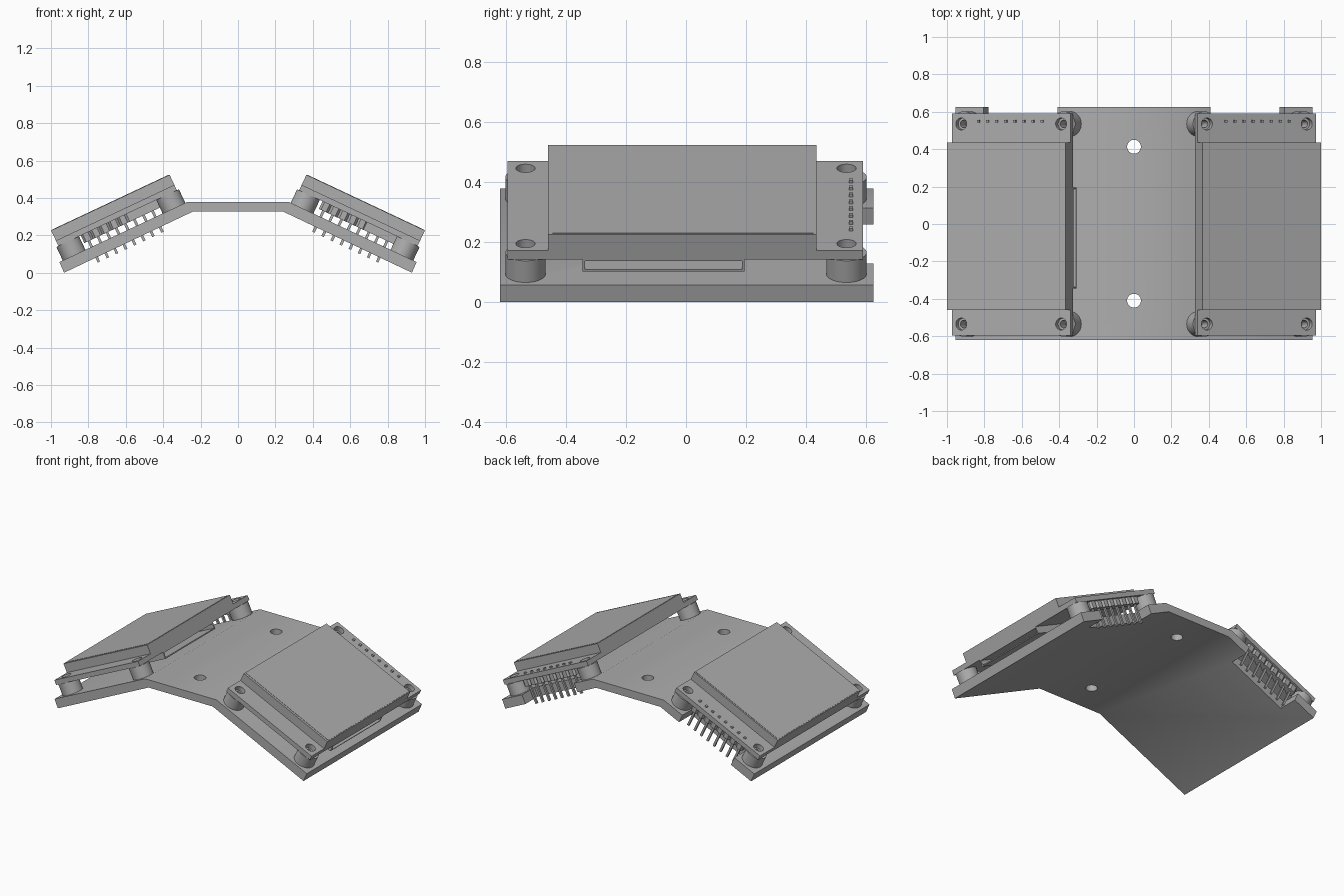
import bpy
import bmesh
from math import radians
from mathutils import Matrix, Vector

if "Cube" in bpy.data.objects:
    bpy.data.objects.remove(bpy.data.objects["Cube"])

GREY = (0.42, 0.42, 0.42, 1)
mat = bpy.data.materials.new("grey plastic")
mat.use_nodes = True
mat.diffuse_color = GREY
mat.node_tree.nodes["Principled BSDF"].inputs["Base Color"].default_value = GREY

TILT = radians(25.2)
BEND_X, TOP_Z = 0.27, 0.379
SCREW_U, SCREW_Y = (0.08, 0.67), (-0.535, 0.535)


def finish(name, bm, matrix):
    bmesh.ops.recalc_face_normals(bm, faces=bm.faces)
    mesh = bpy.data.meshes.new(name)
    bm.to_mesh(mesh)
    bm.free()
    mesh.materials.append(mat)
    obj = bpy.data.objects.new(name, mesh)
    obj.matrix_world = matrix
    bpy.context.collection.objects.link(obj)
    return obj


def box(name, lo, hi, matrix=Matrix(), bevel=0):
    lo, hi = Vector(lo), Vector(hi)
    bm = bmesh.new()
    bmesh.ops.create_cube(bm, size=1)
    size = hi - lo
    bmesh.ops.scale(bm, vec=[abs(c) for c in size], verts=bm.verts)
    bmesh.ops.translate(bm, vec=(lo + hi) / 2, verts=bm.verts)
    if bevel:
        edges = [e for e in bm.edges if abs((e.verts[0].co - e.verts[1].co).z) > 1e-4]
        bmesh.ops.bevel(bm, geom=edges, offset=bevel, segments=1, affect='EDGES')
    return finish(name, bm, matrix)


def cylinder(name, x, y, z0, z1, r, matrix=Matrix()):
    bm = bmesh.new()
    bmesh.ops.create_cone(bm, cap_ends=True, segments=40, radius1=r, radius2=r, depth=z1 - z0)
    bmesh.ops.translate(bm, vec=(x, y, (z0 + z1) / 2), verts=bm.verts)
    return finish(name, bm, matrix)


def cut(obj, cutters):
    bpy.context.view_layer.objects.active = obj
    for c in cutters:
        c.hide_render = True
        mod = obj.modifiers.new("cut", 'BOOLEAN')
        mod.operation, mod.solver, mod.object = 'DIFFERENCE', 'EXACT', c
        bpy.ops.object.modifier_apply(modifier=mod.name)
        bpy.data.objects.remove(c)


def smooth(obj):
    bpy.ops.object.select_all(action='DESELECT')
    obj.select_set(True)
    bpy.context.view_layer.objects.active = obj
    bpy.ops.object.shade_smooth_by_angle(angle=radians(30))


# Bent bracket, extruded from its front profile
half = [(0.27, 0.379), (0.955, 0.057), (0.93, 0.0), (0.243, 0.326)]
outline = half + [(-x, z) for x, z in reversed(half)]
bm = bmesh.new()
face = bm.faces.new([bm.verts.new((x, -0.62, z)) for x, z in outline])
ext = bmesh.ops.extrude_face_region(bm, geom=[face])
moved = [v for v in ext["geom"] if isinstance(v, bmesh.types.BMVert)]
bmesh.ops.translate(bm, vec=(0, 1.245, 0), verts=moved)
bracket = finish("bent_bracket", bm, Matrix())
bracket_cutters = [cylinder("hole_cutter", 0, y, 0.2, 0.5, 0.037) for y in (-0.41, 0.413)]

for s, side in ((1, "left"), (-1, "right")):
    M = Matrix.Translation((s * BEND_X, 0, TOP_Z)) @ Matrix.Rotation(s * TILT, 4, 'Y')
    # Notch that lets the pins pass the bracket
    bracket_cutters.append(box("notch_cutter", (s * 0.155, 0.49, -0.2), (s * 0.59, 0.8, 0.2), M))

    # Circuit board with screw holes, and standoffs below
    board = box(side + "_board", (s * 0.025, -0.595, 0.08), (s * 0.725, 0.59, 0.112), M)
    holes = []
    for u in SCREW_U:
        for y in SCREW_Y:
            holes.append(cylinder("hole_cutter", s * u, y, 0, 0.2, 0.032, M))
            post = cylinder(side + "_standoff", s * u, y, -0.005, 0.08, 0.067, M)
            cut(post, [cylinder("bore_cutter", s * u, y, 0.01, 0.2, 0.02, M)])
            smooth(post)
    cut(board, holes)
    smooth(board)

    # Screen block with a thin glass sheet
    box(side + "_screen", (s * 0.025, -0.46, 0.112), (s * 0.725, 0.435, 0.172), M)
    box(side + "_glass", (s * 0.03, -0.445, 0.172), (s * 0.72, 0.425, 0.174), M)

    # Card socket under the board, open toward +x on both sides
    edge = 0.725 if s > 0 else -0.025
    socket = box(side + "_card_socket", (edge - 0.3, -0.345, 0.035), (edge, 0.195, 0.08), M)
    cut(socket, [box("slot_cutter", (edge - 0.28, -0.337, 0.042), (edge + 0.1, 0.187, 0.073), M)])

    # Pin header: a chamfered block and a long pin for each contact
    for i in range(8):
        u = s * (0.19 + i * 0.0537)
        box(side + "_header_block", (u - 0.027, 0.523, 0.035), (u + 0.027, 0.577, 0.08), M, 0.012)
        box(side + "_pin", (u - 0.007, 0.543, -0.09), (u + 0.007, 0.557, 0.122), M)

cut(bracket, bracket_cutters)
smooth(bracket)
